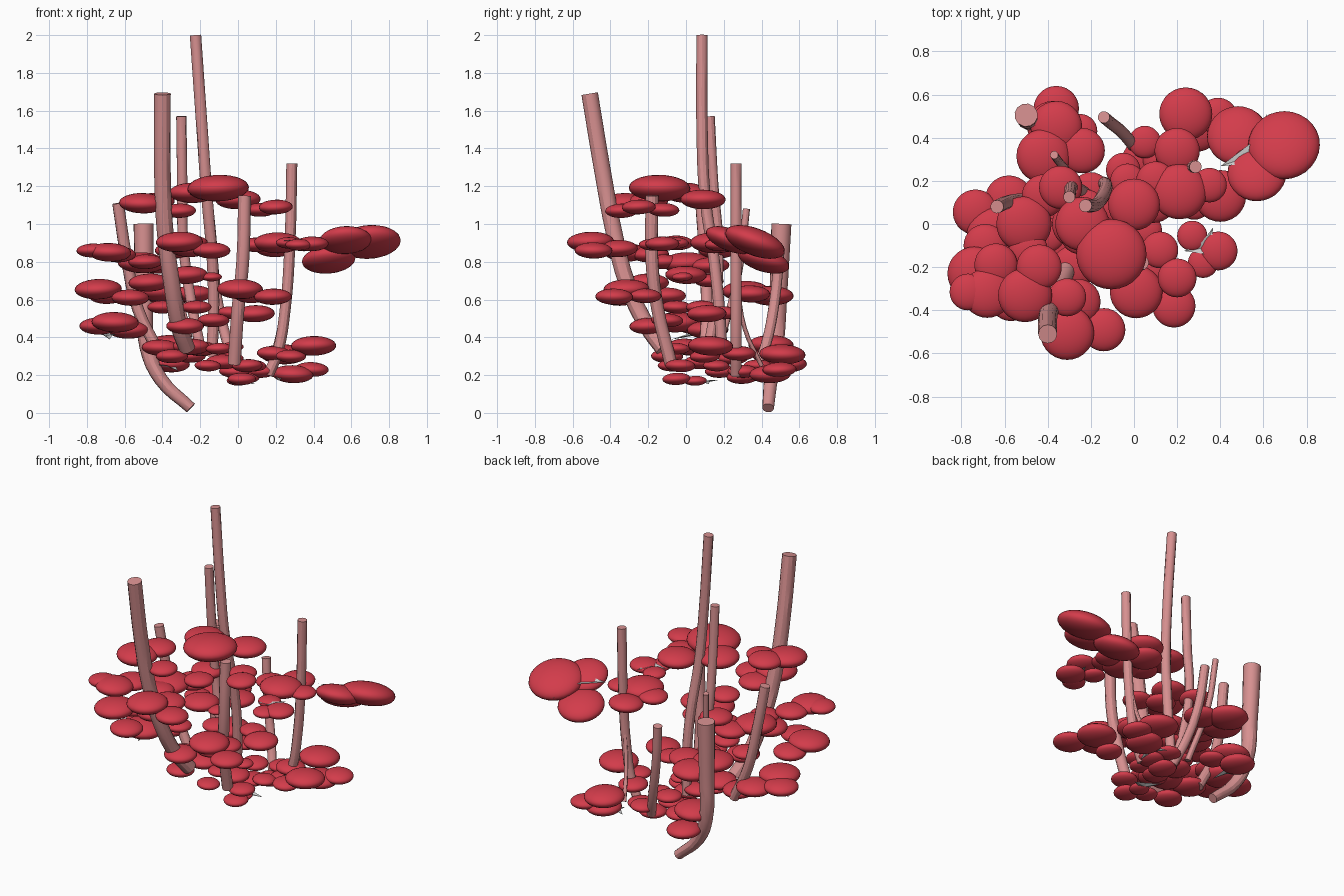
import bpy, math, random
random.seed(4)


def material(name, rgb):
    m = bpy.data.materials.new(name)
    m.diffuse_color = (*rgb, 1)
    return m


STEM = material("stem_pink", (0.68, 0.28, 0.28))
CAP = material("pad_red", (0.65, 0.045, 0.07))


def stem(name, radius, pts, end_scale=1.0):
    cu = bpy.data.curves.new(name, 'CURVE')
    cu.dimensions = '3D'
    cu.bevel_depth = radius
    cu.bevel_resolution = 4
    cu.use_fill_caps = True
    cu.resolution_u = 4
    sp = cu.splines.new('BEZIER')
    sp.bezier_points.add(len(pts) - 1)
    for i, (bp, p) in enumerate(zip(sp.bezier_points, pts)):
        bp.co = p
        bp.handle_left_type = bp.handle_right_type = 'AUTO'
        bp.radius = 1 + (end_scale - 1) * i / (len(pts) - 1)
    cu.materials.append(STEM)
    ob = bpy.data.objects.new(name, cu)
    bpy.context.collection.objects.link(ob)
    bpy.ops.object.select_all(action='DESELECT')
    ob.select_set(True)
    bpy.context.view_layer.objects.active = ob
    bpy.ops.object.convert(target='MESH')
    bpy.ops.object.shade_smooth_by_angle()


# one shared rounded pad mesh
bpy.ops.mesh.primitive_uv_sphere_add(segments=28, ring_count=14, radius=1)
proto = bpy.context.object
bpy.ops.object.shade_smooth()
pad_mesh = proto.data
pad_mesh.materials.append(CAP)
bpy.data.objects.remove(proto)


def cluster(name, pads, tilt=(0, 0)):
    for i, (x, y, z, r) in enumerate(pads):
        ob = bpy.data.objects.new(f"{name}_pad_{i + 1}", pad_mesh)
        ob.location = (x, y, z)
        ob.scale = (r, r, r * 0.43)
        ob.rotation_euler = (tilt[0] + random.uniform(-.04, .04),
                             tilt[1] + random.uniform(-.04, .04), 0)
        bpy.context.collection.objects.link(ob)


def leaf(name, loc, size, tilt=(0, 0), turn=0):
    # thin three-lobed grey bract
    verts, n = [(0, 0, 0)], 6
    for k in range(n):
        a = turn + k * math.tau / n
        r = size if k % 2 == 0 else size * 0.3
        verts.append((r * math.cos(a), r * math.sin(a), 0.1 * size * (k % 2)))
    me = bpy.data.meshes.new(name)
    me.from_pydata(verts, [], [(0, k + 1, (k + 1) % n + 1) for k in range(n)])
    ob = bpy.data.objects.new(name, me)
    ob.location = loc
    ob.rotation_euler = (*tilt, 0)
    bpy.context.collection.objects.link(ob)


# stems, listed from the top end down
stem("tallest_stem", .03, [(-.225, .085, 2), (-.19, .085, 1.5), (-.165, .1, 1.15),
                           (-.135, .15, .8), (-.13, .18, .5), (-.14, .19, .3)])
stem("front_left_stem", .044, [(-.4, -.51, 1.69), (-.4, -.44, 1.27), (-.385, -.38, .95),
                               (-.35, -.31, .68), (-.31, -.2, .45), (-.27, -.12, .34)])
stem("middle_left_stem", .028, [(-.3, .125, 1.57), (-.295, .145, 1.2), (-.29, .17, .9),
                                (-.25, .16, .6), (-.2, .12, .35)])
stem("right_stem", .029, [(.285, .265, 1.32), (.275, .265, .9), (.25, .265, .55),
                          (.21, .265, .32), (.16, .265, .2)])
stem("left_stem", .031, [(-.635, .08, 1.11), (-.59, .1, .82), (-.53, .11, .55),
                         (-.42, .1, .32)])
stem("back_left_stem", .054, [(-.5, .505, 1), (-.495, .49, .65), (-.48, .475, .35),
                              (-.41, .45, .18), (-.25, .435, .026)], .58)
stem("centre_stem", .034, [(.035, -.18, 1.15), (.025, -.18, .8), (0, -.15, .55),
                           (-.02, -.08, .26)])
stem("back_stem", .028, [(-.14, .495, .87), (-.11, .47, .6), (-.05, .42, .35),
                         (0, .36, .2)])
stem("thin_back_stem", .019, [(-.37, .32, 1.08), (-.34, .28, .75), (-.26, .19, .4)])
stem("twig", .012, [(.26, .27, .7), (.22, .31, .45), (.17, .4, .25)])

# pad clusters: x, y, z, radius
cluster("top", [(-.105, -.14, 1.19, .163), (0, .09, 1.13, .12), (-.24, 0, 1.165, .125)])
cluster("front_left_top", [(-.505, -.33, 1.11, .125), (-.31, -.34, 1.07, .088),
                           (-.44, -.2, 1.12, .105)])
cluster("front_left_outer", [(-.77, -.315, .86, .085), (-.68, -.32, .85, .115),
                             (-.64, -.19, .84, .1)])
cluster("front_left_front", [(-.31, -.505, .905, .125), (-.14, -.49, .86, .1),
                             (-.26, -.36, .87, .105)])
cluster("front_left_low", [(-.74, -.23, .655, .125), (-.57, -.35, .61, .1),
                           (-.69, -.1, .62, .1), (-.47, -.2, .69, .11)])
cluster("left_top", [(-.51, 0, .795, .128), (-.49, -.12, .8, .09), (-.42, .13, .78, .1)])
cluster("left_low", [(-.65, -.05, .48, .125), (-.735, .055, .46, .105),
                     (-.58, .115, .44, .11)])
cluster("far_right", [(.695, .365, .905, .167), (.48, .41, .81, .142),
                      (.57, .235, .915, .137)], (-.33, -.05))
cluster("right_top", [(.21, .15, .9, .128), (.35, .18, .89, .08), (.2, .34, .87, .105),
                      (.1, .2, .89, .09)])
cluster("right_front", [(.39, -.125, .895, .09), (.27, -.055, .9, .07),
                        (.32, -.18, .89, .07)])
cluster("centre_top", [(.2, -.25, 1.09, .09), (.12, -.12, 1.075, .085)])
cluster("centre_low", [(.01, -.315, .655, .122), (.185, -.38, .615, .1),
                       (.07, -.22, .62, .09)])
cluster("back_right_low", [(.24, .51, .31, .123), (.39, .495, .23, .09),
                           (.29, .445, .205, .11), (.4, .13, .355, .12), (.28, .1, .3, .08),
                           (.19, .28, .315, .09)])
cluster("back_left_mid", [(-.42, .315, .645, .125), (-.24, .34, .63, .105),
                          (-.36, .45, .62, .12)])
cluster("back_left_low", [(-.36, .535, .26, .105), (-.375, .45, .36, .12),
                          (-.25, .43, .3, .08)])
cluster("middle_upper", [(-.34, .17, .86, .1), (-.25, -.05, .9, .09)])
cluster("middle", [(-.14, -.02, .72, .055), (-.27, 0, .73, .11), (-.38, .12, .7, .08),
                   (.09, .11, .525, .105), (-.13, -.1, .49, .085), (-.03, .2, .53, .08),
                   (-.4, -.05, .56, .08), (-.22, .08, .56, .08), (-.28, -.2, .46, .1)])
# small pads crowded around the base
cluster("base", [(-.35, -.1, .3, .085), (-.25, 0, .35, .1), (-.41, .03, .345, .1),
                 (-.2, .15, .34, .09), (-.03, .1, .35, .06), (-.1, -.05, .34, .07),
                 (-.16, -.08, .25, .07), (.05, -.03, .25, .08), (.03, .3, .19, .085),
                 (.02, -.05, .18, .075), (-.08, .08, .27, .09), (-.02, .18, .22, .08),
                 (.05, .38, .25, .075), (.08, .16, .25, .07), (-.05, .25, .29, .08),
                 (.12, .3, .22, .08), (0, .05, .17, .06)])

# grey bracts seen between pads
leaf("far_right_bract", (.58, .33, .915), .19, (-.33, -.05), 1.4)
leaf("right_front_bract", (.33, -.11, .91), .1, turn=1.2)
leaf("left_bract", (-.7, .05, .41), .13, (.15, .1), .7)
leaf("base_bract", (0, .1, .16), .1, (.1, .1), .2)
leaf("back_right_bract", (.22, .42, .19), .1, (.2, 0), .5)
leaf("back_left_bract", (-.36, .44, .24), .1, (.1, .2), 1)
